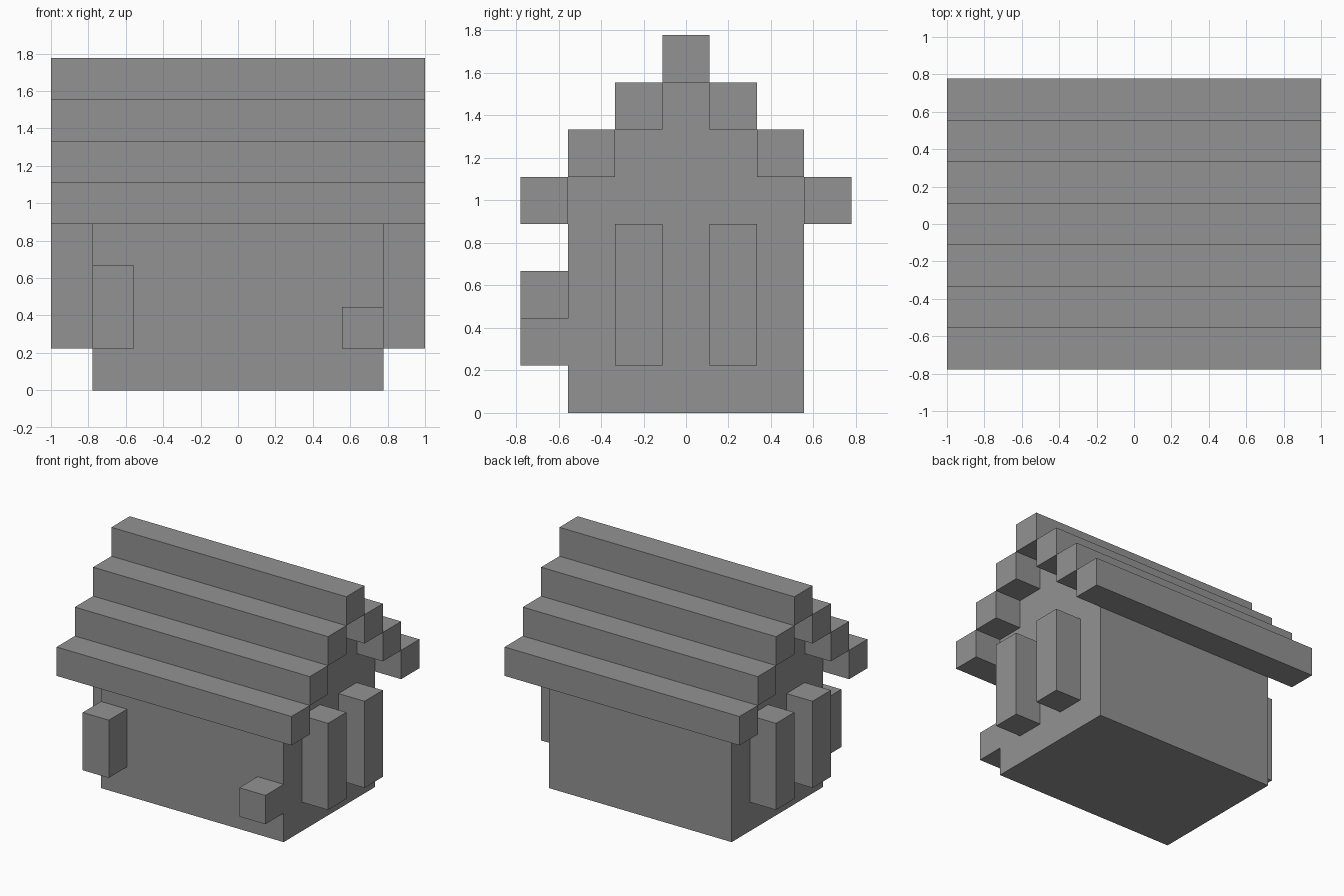
import bpy
import bmesh

cube = bpy.data.objects.get("Cube")
if cube:
    bpy.data.objects.remove(cube, do_unlink=True)

U = 2 / 9  # one building block

grey = bpy.data.materials.new("plain grey")
grey.use_nodes = True
colour = (0.29, 0.29, 0.29, 1)
grey.diffuse_color = colour
grey.node_tree.nodes["Principled BSDF"].inputs["Base Color"].default_value = colour


def prism(name, profile, x0, x1):
    """Extrude a (y, z) profile, in blocks, from x0 to x1."""
    bm = bmesh.new()
    face = bm.faces.new([bm.verts.new((x0 * U, y * U, z * U)) for y, z in profile])
    side = bmesh.ops.extrude_face_region(bm, geom=[face])["geom"]
    moved = [v for v in side if isinstance(v, bmesh.types.BMVert)]
    bmesh.ops.translate(bm, verts=moved, vec=((x1 - x0) * U, 0, 0))
    bmesh.ops.recalc_face_normals(bm, faces=bm.faces)
    mesh = bpy.data.meshes.new(name)
    bm.to_mesh(mesh)
    bm.free()
    mesh.materials.append(grey)
    obj = bpy.data.objects.new(name, mesh)
    bpy.context.collection.objects.link(obj)
    return obj


def block(name, x, y, z):
    return prism(name, [(y[0], z[0]), (y[1], z[0]), (y[1], z[1]), (y[0], z[1])], *x)


# House body with stepped gables
half = [(2.5, 0), (2.5, 5), (1.5, 5), (1.5, 6), (0.5, 6), (0.5, 7)]
prism("house_body", half + [(-y, z) for y, z in reversed(half)], -3.5, 3.5)

# Roof: stepped beams climbing to the ridge
for step in range(3):
    y, z = 2.5 - step, 4 + step
    block(f"back_roof_beam_{step + 1}", (-4.5, 4.5), (y, y + 1), (z, z + 1))
    block(f"front_roof_beam_{step + 1}", (-4.5, 4.5), (-y - 1, -y), (z, z + 1))
block("roof_ridge", (-4.5, 4.5), (-0.5, 0.5), (7, 8))

# Upright posts on both end walls
for side, x in (("left", (3.5, 4.5)), ("right", (-4.5, -3.5))):
    block(f"{side}_front_post", x, (-1.5, -0.5), (1, 4))
    block(f"{side}_back_post", x, (0.5, 1.5), (1, 4))

# Boxes on the front wall
block("front_tall_box", (-3.5, -2.5), (-3.5, -2.5), (1, 3))
block("front_small_box", (2.5, 3.5), (-3.5, -2.5), (1, 2))
